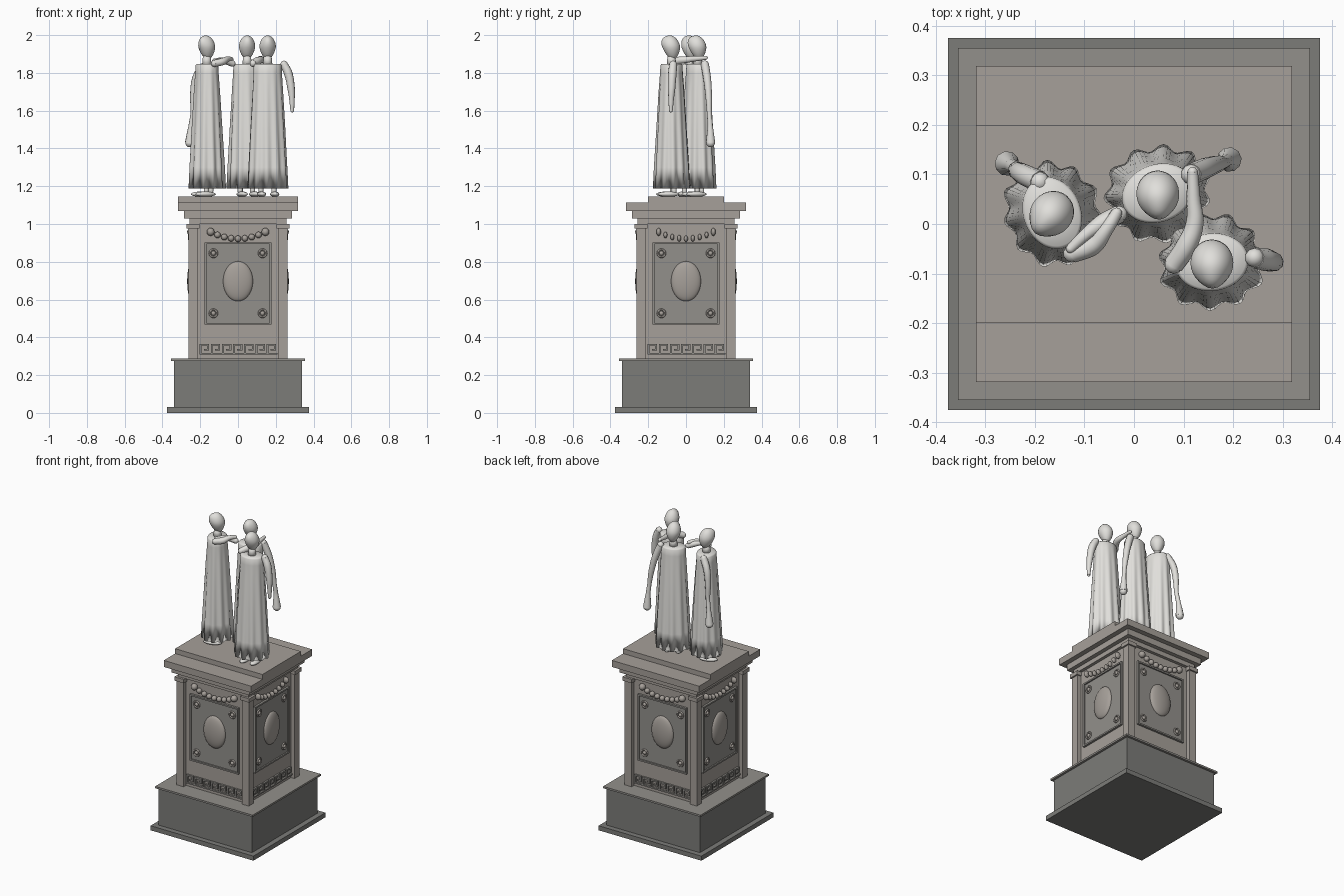
import bpy, bmesh
from math import sin, cos, pi, radians
from mathutils import Matrix, Vector

if "Cube" in bpy.data.objects:
    bpy.data.objects.remove(bpy.data.objects["Cube"])


def material(name, c):
    m = bpy.data.materials.new(name)
    m.diffuse_color = (*c, 1)
    m.use_nodes = True
    m.node_tree.nodes["Principled BSDF"].inputs["Base Color"].default_value = m.diffuse_color
    return m


DARK = material("dark_stone", (0.2, 0.2, 0.19))
STONE = material("warm_stone", (0.38, 0.35, 0.32))
PANEL = material("panel_stone", (0.29, 0.28, 0.26))
PALE = material("pale_marble", (0.75, 0.74, 0.71))


def finish(name, bm, mat, smooth=False, world=None):
    bmesh.ops.recalc_face_normals(bm, faces=bm.faces)
    me = bpy.data.meshes.new(name)
    bm.to_mesh(me)
    bm.free()
    return link(name, me, mat, smooth, world)


def link(name, me, mat, smooth=False, world=None):
    ob = bpy.data.objects.new(name, me)
    bpy.context.collection.objects.link(ob)
    if not me.materials:
        me.materials.append(mat)
    for p in me.polygons:
        p.use_smooth = smooth
    if world:
        ob.matrix_world = world
    return ob


def add_box(bm, x0, x1, y0, y1, z0, z1):
    m = Matrix.Translation(((x0 + x1) / 2, (y0 + y1) / 2, (z0 + z1) / 2))
    bmesh.ops.create_cube(bm, size=1, matrix=m @ Matrix.Diagonal((x1 - x0, y1 - y0, z1 - z0, 1)))


def add_ball(bm, c, r, seg=16):
    bmesh.ops.create_uvsphere(bm, u_segments=seg, v_segments=seg // 2 + 2, radius=1,
                              matrix=Matrix.Translation(c) @ Matrix.Diagonal((*r, 1)))


def four_sides(name, bm, mat, smooth=False, turns=(0, 1, 2, 3)):
    first = finish(name, bm, mat, smooth)
    for i, k in enumerate(turns):
        ob = first if i == 0 else link(name, first.data, mat, smooth)
        ob.rotation_euler.z = k * pi / 2


# Stacked slabs of the pedestal
for name, hx, hy, z0, z1, mat in [
        ("ground_slab", .375, .375, 0, .03, DARK),
        ("plinth_block", .34, .34, .03, .275, DARK),
        ("plinth_cap", .355, .355, .275, .287, PANEL),
        ("shaft", .238, .238, .287, 1.0, STONE),
        ("cornice_lower", .258, .258, 1.0, 1.03, STONE),
        ("cornice_middle", .285, .285, 1.03, 1.07, STONE),
        ("cornice_upper", .318, .318, 1.07, 1.113, STONE),
        ("standing_slab", .318, .2, 1.113, 1.145, STONE)]:
    bm = bmesh.new()
    add_box(bm, -hx, hx, -hy, hy, z0, z1)
    finish(name, bm, mat)

# Corner posts with small caps
bm = bmesh.new()
add_box(bm, .212, .263, -.263, -.212, .287, .975)
add_box(bm, .205, .273, -.273, -.205, .975, 1.0)
four_sides("corner_post", bm, STONE)

# Framed panel
bm = bmesh.new()
add_box(bm, -.17, .17, -.243, -.23, .475, .895)
four_sides("panel", bm, PANEL)
bm = bmesh.new()
for s in (-1, 1):
    x = sorted((s * .168, s * .178))
    add_box(bm, x[0], x[1], -.252, -.23, .467, .903)
    z = .685 + s * .213
    add_box(bm, -.168, .168, -.252, -.23, z - .005, z + .005)
four_sides("panel_frame", bm, PANEL)

# Oval medallion
bm = bmesh.new()
add_ball(bm, (0, -.243, .697), (.079, .026, .106), 32)
four_sides("medallion", bm, STONE, True)

# Corner rosettes: ring and button
bm = bmesh.new()
for sx in (-.13, .13):
    for z in (.845, .527):
        add_ball(bm, (sx, -.246, z), (.012, .01, .012), 12)
        rings = []
        for i in range(20):
            a = 2 * pi * i / 20
            rings.append([bm.verts.new((sx + (.02 + .005 * cos(b)) * cos(a), -.245 + .006 * sin(b),
                                        z + (.02 + .005 * cos(b)) * sin(a)))
                          for b in (2 * pi * j / 8 for j in range(8))])
        for i in range(20):
            p, q = rings[i], rings[(i + 1) % 20]
            for j in range(8):
                bm.faces.new((p[j], q[j], q[(j + 1) % 8], p[(j + 1) % 8]))
four_sides("rosettes", bm, STONE, True)

# Hanging bead garland
for squash, turns in ((1, (0, 2)), (.6, (1, 3))):
    bm = bmesh.new()
    for i in range(9):
        t = i / 4 - 1
        r = .021 if i in (0, 8) else .017
        add_ball(bm, (t * .145, -.248, .922 + .036 * t * t), (r * squash, r, r), 14)
    ob = finish("garland", bm, STONE, True)
    for k, turn in enumerate(turns):
        o = ob if k == 0 else link("garland", ob.data, STONE, True)
        o.rotation_euler.z = turn * pi / 2

# Key pattern band
bm = bmesh.new()
for i in range(7):
    x = -.203 + i * .059
    for a, b, c, d in [(0, .01, .308, .366), (.01, .05, .356, .366), (.04, .05, .33, .356),
                       (.022, .04, .33, .339), (.01, .059, .308, .317)]:
        add_box(bm, x + a, x + b, -.25, -.23, c, d)
four_sides("key_band", bm, PANEL)


def loft(name, path, radii, seg=14):
    """Tapered round limb along a smoothed path, with rounded ends."""
    cu = bpy.data.curves.new(name, 'CURVE')
    cu.dimensions = '3D'
    cu.bevel_depth = 1
    cu.bevel_resolution = 3
    cu.use_fill_caps = True
    sp = cu.splines.new('BEZIER')
    sp.bezier_points.add(len(path) - 1)
    sp.resolution_u = 6
    for bp, p, r in zip(sp.bezier_points, path, radii):
        bp.co, bp.radius = p, r
        bp.handle_left_type = bp.handle_right_type = 'AUTO'
    tmp = bpy.data.objects.new(name, cu)
    bpy.context.collection.objects.link(tmp)
    bpy.context.view_layer.update()
    me = bpy.data.meshes.new_from_object(tmp.evaluated_get(bpy.context.evaluated_depsgraph_get()))
    bpy.data.objects.remove(tmp)
    bm = bmesh.new()
    bm.from_mesh(me)
    bpy.data.meshes.remove(me)
    for p, r in ((path[0], radii[0]), (path[-1], radii[-1])):
        add_ball(bm, p, (r * .95,) * 3, 10)
    finish(name, bm, PALE, True)


def figure(label, x, y, turn, head_turn):
    place = Matrix.Translation((x, y, 0)) @ Matrix.Rotation(radians(turn), 4, 'Z')
    # Pleated gown with closed shoulders
    bm = bmesh.new()
    n, lobes, rings = 77, 11, []
    for z, rx, ry, fold in [(1.2, .09, .08, 0), (1.188, .103, .093, .075), (1.3, .099, .089, .06),
                            (1.5, .09, .078, .045), (1.7, .08, .067, .025), (1.8, .075, .06, .01),
                            (1.84, .074, .058, 0), (1.847, .068, .053, 0), (1.847, .02, .02, 0)]:
        ring = []
        for i in range(n):
            a = 2 * pi * i / n
            k = 1 + fold * cos(lobes * a + 1.5 * (z - 1.2)) + fold * .3 * sin(3 * a + x * 20)
            ring.append(bm.verts.new((rx * k * cos(a), ry * k * sin(a), z)))
        rings.append(ring)
    for p, q in zip(rings, rings[1:]):
        for i in range(n):
            bm.faces.new((p[i], p[(i + 1) % n], q[(i + 1) % n], q[i]))
    bm.faces.new(rings[0])
    bm.faces.new(rings[-1])
    finish(label + "_gown", bm, PALE, True, place)
    # Feet
    bm = bmesh.new()
    for s in (-1, 1):
        add_ball(bm, (s * .035, -.02, 1.158), (.024, .058, .014))
        add_ball(bm, (s * .035, .01, 1.18), (.014, .014, .03), 10)
    finish(label + "_feet", bm, PALE, True, place)
    # Neck and egg-shaped head with a forward peak
    bm = bmesh.new()
    add_ball(bm, (0, 0, 0), (1, 1, 1), 28)
    peak = Vector((0, -.85, .53))
    for v in bm.verts:
        d = max(0, v.co.normalized().dot(peak))
        w = .72 + .28 * min(1, max(0, (v.co.z + 1) / 1.1))
        v.co *= 1 + .16 * d ** 8
        v.co = Vector((v.co.x * .044 * w, v.co.y * .047 * w - .008 * v.co.z, 1.934 + v.co.z * .064))
    bmesh.ops.create_cone(bm, segments=16, radius1=.026, radius2=.02, depth=.06, cap_ends=True,
                          matrix=Matrix.Translation((0, 0, 1.865)))
    finish(label + "_head", bm, PALE, True, Matrix.Translation((x, y, 0))
           @ Matrix.Rotation(radians(head_turn), 4, 'Z'))


figure("left_figure", -.165, .022, -70, -40)
figure("middle_figure", .048, .062, 20, 4)
figure("right_figure", .157, -.077, 7, 2)

# Hanging arms, two ending in flared sleeves
sleeve = [.022, .021, .018, .013, .014, .025]
loft("left_figure_arm", [(-.19, .085, 1.83), (-.222, .1, 1.77), (-.236, .108, 1.68),
                         (-.238, .112, 1.59), (-.248, .118, 1.52), (-.256, .122, 1.43)], sleeve)
loft("middle_figure_arm", [(.115, .1, 1.845), (.143, .112, 1.77), (.165, .12, 1.68),
                           (.18, .124, 1.58), (.186, .128, 1.52), (.192, .13, 1.43)], sleeve)
loft("right_figure_arm", [(.243, -.068, 1.845), (.265, -.072, 1.8), (.281, -.076, 1.72),
                          (.286, -.079, 1.65), (.287, -.08, 1.6)], [.021, .023, .02, .014, .01])
# Arms resting on neighbours' shoulders
loft("left_figure_reach", [(-.125, -.06, 1.85), (-.082, -.042, 1.86), (-.055, -.01, 1.874),
                           (-.035, .022, 1.872)], [.019, .02, .014, .012])
loft("middle_figure_reach", [(-.03, .02, 1.85), (-.062, .003, 1.862), (-.095, -.02, 1.868),
                             (-.128, -.05, 1.865)], [.018, .018, .013, .01])
loft("right_figure_reach", [(.08, -.082, 1.85), (.105, -.045, 1.864), (.122, .0, 1.87),
                            (.12, .05, 1.875), (.118, .105, 1.88)], [.02, .021, .018, .014, .011])
